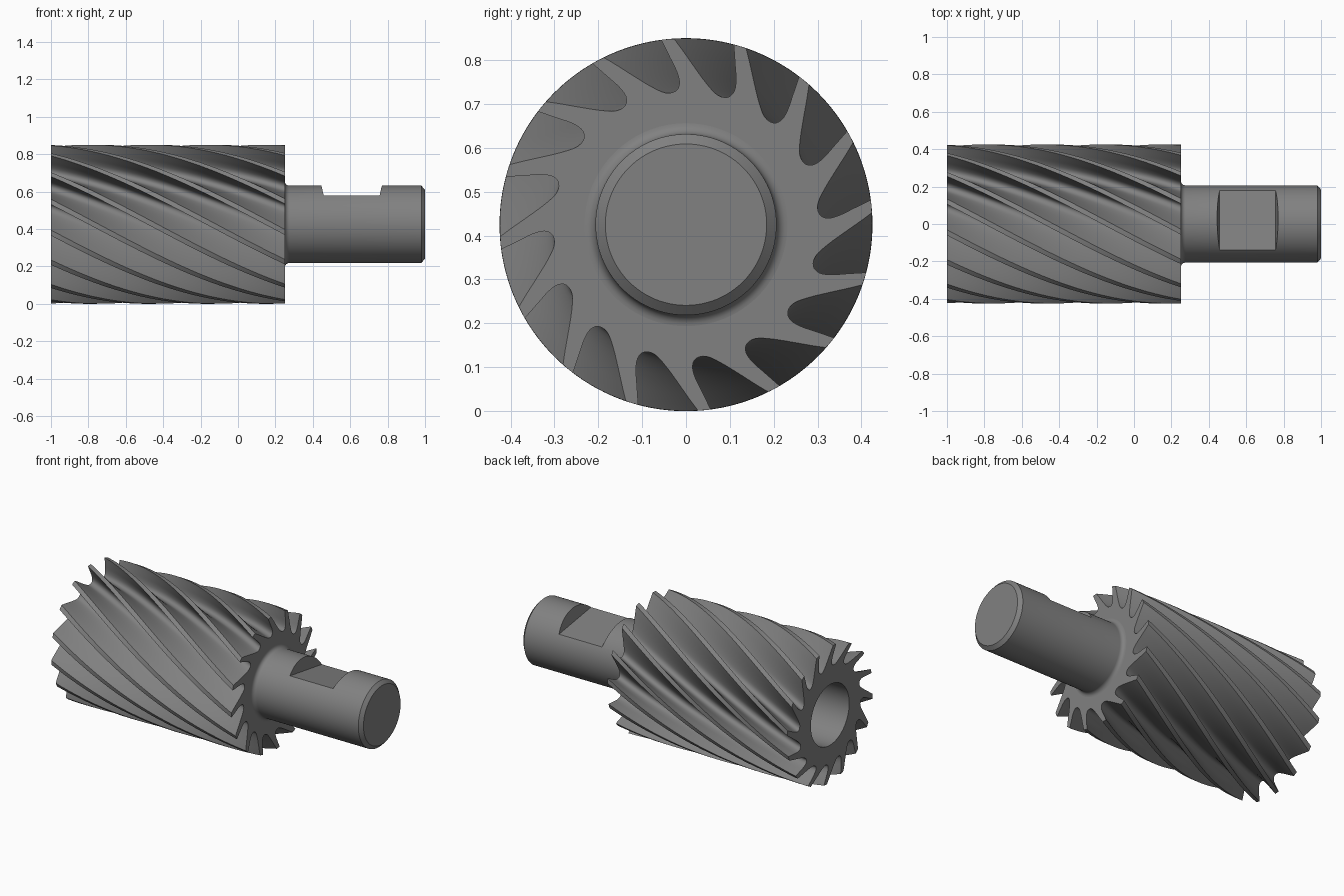
import bpy, bmesh, math
from mathutils import Vector

if "Cube" in bpy.data.objects:
    bpy.data.objects.remove(bpy.data.objects["Cube"])

R, TEETH, X0, X1 = 0.425, 16, -1.0, 0.25
TWIST = math.radians(89.5) / (X1 - X0)     # about a quarter turn over the body
STEPS = 56
HOLE_R, HOLE_END = 0.19, 0.22

# One gullet at the shank end: (y, z) from the axis
GULLET = [(0.137, 0.402), (0.145, 0.370), (0.155, 0.325), (0.166, 0.280), (0.179, 0.246),
          (0.199, 0.232), (0.218, 0.239), (0.232, 0.262), (0.243, 0.294), (0.258, 0.338)]

steel = bpy.data.materials.new("dark_steel")
steel.diffuse_color = (0.22, 0.22, 0.22, 1)
steel.use_nodes = True
steel.node_tree.nodes["Principled BSDF"].inputs["Base Color"].default_value = steel.diffuse_color


def catmull(pts, n):
    p = [Vector(q) for q in pts]
    p = [2 * p[0] - p[1]] + p + [2 * p[-1] - p[-2]]
    out = []
    for i in range(1, len(p) - 2):
        a, b, c, d = p[i - 1:i + 3]
        for k in range(n):
            t = k / n
            out.append(0.5 * (2 * b + (c - a) * t + (2 * a - 5 * b + 4 * c - d) * t * t
                              + (3 * b - a - 3 * c + d) * t ** 3))
    return out + [p[-2]]


def finish(bm, name):
    bmesh.ops.recalc_face_normals(bm, faces=bm.faces)
    me = bpy.data.meshes.new(name)
    bm.to_mesh(me)
    bm.free()
    me.materials.append(steel)
    ob = bpy.data.objects.new(name, me)
    bpy.context.collection.objects.link(ob)
    return ob


def smooth(ob):
    bpy.ops.object.select_all(action='DESELECT')
    ob.select_set(True)
    bpy.context.view_layer.objects.active = ob
    bpy.ops.object.shade_smooth_by_angle(angle=math.radians(30))


def ring(bm, x, r, n=96):
    return [bm.verts.new((x, r * math.sin(2 * math.pi * i / n),
                          R + r * math.cos(2 * math.pi * i / n))) for i in range(n)]


def bridge(bm, a, b):
    n = len(a)
    for i in range(n):
        bm.faces.new((a[i], a[(i + 1) % n], b[(i + 1) % n], b[i]))


def loop_edges(bm, loop):
    n = len(loop)
    return [bm.edges.get((loop[i], loop[(i + 1) % n])) for i in range(n)]


# Fluted body: twisted tooth section with a blind bore
polar = [(math.atan2(p.x, p.y), p.length) for p in catmull(GULLET, 3)]
pitch = 2 * math.pi / TEETH
land_mid = (polar[-1][0] + polar[0][0] + pitch) / 2
section = [(a + k * pitch, r) for k in range(TEETH) for a, r in polar + [(land_mid, R)]]
bm = bmesh.new()
loops = []
for s in range(STEPS + 1):
    x = X0 + (X1 - X0) * s / STEPS
    turn = -TWIST * (x - X1)
    loops.append([bm.verts.new((x, r * math.sin(a + turn), R + r * math.cos(a + turn)))
                  for a, r in section])
for a, b in zip(loops, loops[1:]):
    bridge(bm, a, b)
bore = [ring(bm, X0, HOLE_R), ring(bm, HOLE_END, HOLE_R)]
bridge(bm, *bore)
bm.faces.new(bore[1])
shoulder = ring(bm, X1, 0.18)
bm.faces.new(shoulder)
for outer, inner in ((loops[0], bore[0]), (loops[-1], shoulder)):
    bmesh.ops.triangle_fill(bm, use_beauty=True, use_dissolve=False,
                            edges=loop_edges(bm, outer) + loop_edges(bm, inner))
smooth(finish(bm, "fluted_body"))

# Shank: lathed profile with root fillet and end chamfer
S = 0.2065
profile = [(0.25 + 0.025 * (1 - math.cos(t)), S + 0.025 * (1 - math.sin(t)))
           for t in (i * math.pi / 12 for i in range(7))]
profile += [(0.98, S), (1.0, 0.184)]
bm = bmesh.new()
rings = [ring(bm, x, r) for x, r in profile]
for a, b in zip(rings, rings[1:]):
    bridge(bm, a, b)
bm.faces.new(rings[0])
bm.faces.new(rings[-1])
shank = finish(bm, "shank")

# Clamping flat: notch with sloped ends, rolled slightly towards the back
bm = bmesh.new()
notch = [(0.458, 0.578), (0.757, 0.578), (0.782, 0.72), (0.433, 0.72)]
sides = [[bm.verts.new((x, y, z - 0.154 * (y + 0.14))) for x, z in notch] for y in (-0.3, 0.3)]
bridge(bm, *sides)
for f in sides:
    bm.faces.new(f)
cutter = finish(bm, "flat_cutter")
mod = shank.modifiers.new("flat", 'BOOLEAN')
mod.operation, mod.solver, mod.object = 'DIFFERENCE', 'EXACT', cutter
bpy.context.view_layer.objects.active = shank
bpy.ops.object.modifier_apply(modifier=mod.name)
bpy.data.objects.remove(cutter)
smooth(shank)
